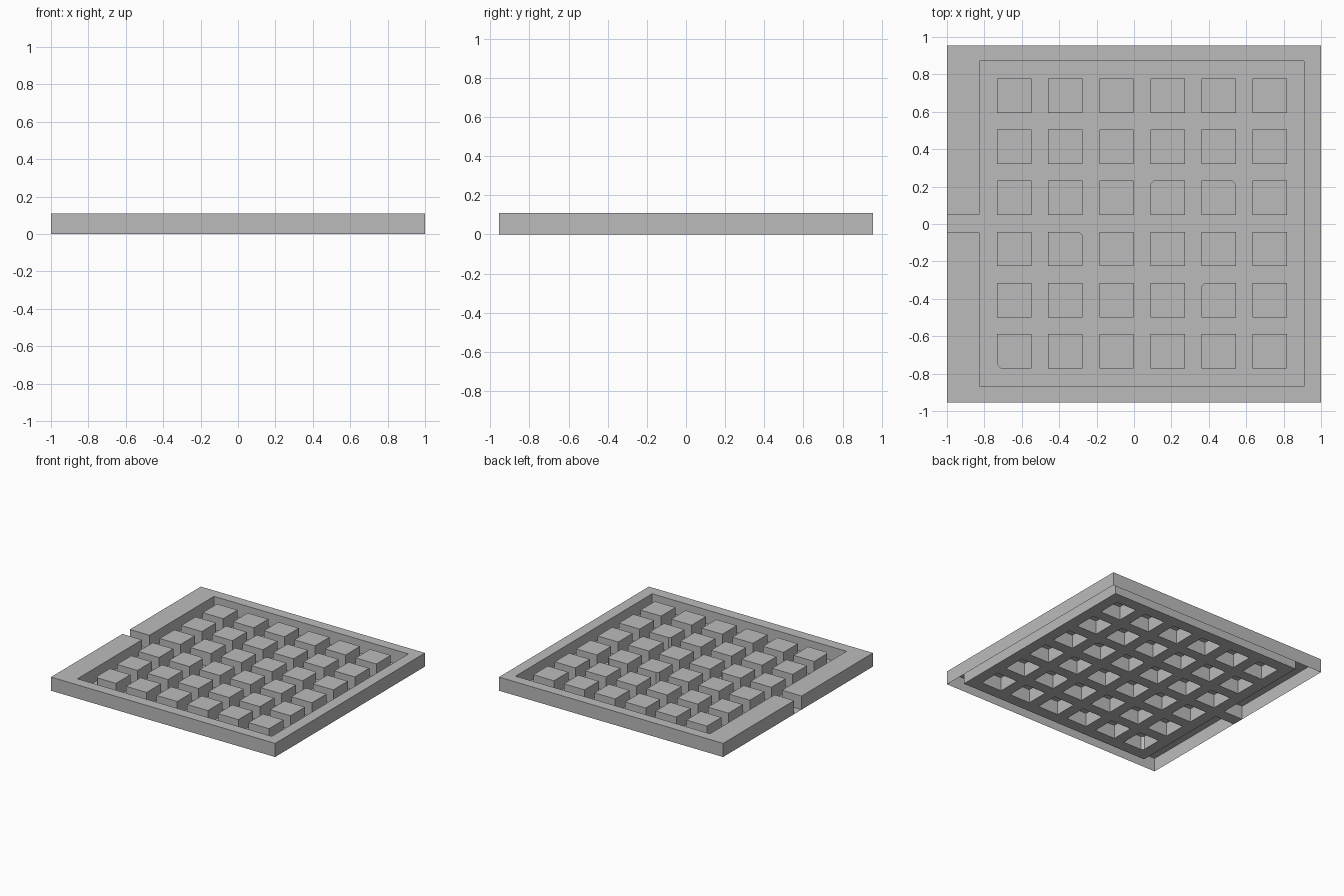
import bpy

if "Cube" in bpy.data.objects:
    bpy.data.objects.remove(bpy.data.objects["Cube"])

H = 0.11                    # height of rim and blocks
PITCH, SIZE, CUT = 0.2732, 0.184, 0.018
X0, Y0 = -0.732, -0.772     # corner of the first block

grey = bpy.data.materials.new("plain grey")
grey.diffuse_color = (0.5, 0.5, 0.5, 1)
grey.use_nodes = True
grey.node_tree.nodes["Principled BSDF"].inputs["Base Color"].default_value = grey.diffuse_color


def make(name, verts, faces):
    mesh = bpy.data.meshes.new(name)
    mesh.from_pydata(verts, [], faces)
    mesh.materials.append(grey)
    obj = bpy.data.objects.new(name, mesh)
    bpy.context.collection.objects.link(obj)
    return obj


def raised_shell(name, outline):
    """Top face plus vertical walls, open underneath (counter-clockwise outline)."""
    n = len(outline)
    verts = [(x, y, 0) for x, y in outline] + [(x, y, H) for x, y in outline]
    faces = [tuple(range(n, 2 * n))]
    faces += [(i, (i + 1) % n, n + (i + 1) % n, n + i) for i in range(n)]
    return make(name, verts, faces)


# Hollow rim: C-shaped outline with a drain channel on the left side
W, D = 1.0, 0.955
L, R, B, T = -0.825, 0.91, -0.868, 0.872
G0, G1 = -0.045, 0.05
raised_shell("rim", [(-W, G0), (-W, -D), (W, -D), (W, D), (-W, D), (-W, G1),
                     (L, G1), (L, T), (R, T), (R, B), (L, B), (L, G0)])

# Hollow square blocks; a few have one clipped corner (0 = front left, ccw)
clipped = {(3, 3): 3, (4, 3): 2, (1, 2): 2, (4, 1): 3, (0, 0): 0}
floor_v, floor_f = [], []


def floor_face(points):
    start = len(floor_v)
    floor_v.extend((x, y, 0) for x, y in points)
    floor_f.append(tuple(range(start, len(floor_v))))


for (i, j) in [(i, j) for i in range(6) for j in range(6)]:
    x, y = X0 + i * PITCH, Y0 + j * PITCH
    square = [(x, y), (x + SIZE, y), (x + SIZE, y + SIZE), (x, y + SIZE)]
    outline = []
    for k, (px, py) in enumerate(square):
        if clipped.get((i, j)) == k:
            ends = []
            for qx, qy in (square[k - 1], square[(k + 1) % 4]):
                t = CUT / SIZE
                ends.append((px + (qx - px) * t, py + (qy - py) * t))
            outline += ends
            floor_face([(px, py), ends[1], ends[0]])
        else:
            outline.append((px, py))
    raised_shell(f"block_{i}_{j}", outline)

# Floor between the blocks, left open under each one
xs, ys = [L], [B]
for i in range(6):
    xs += [X0 + i * PITCH, X0 + i * PITCH + SIZE]
    ys += [Y0 + i * PITCH, Y0 + i * PITCH + SIZE]
xs.append(R)
ys.append(T)
for i in range(13):
    for j in range(13):
        if not (i % 2 and j % 2):
            floor_face([(xs[i], ys[j]), (xs[i + 1], ys[j]),
                        (xs[i + 1], ys[j + 1]), (xs[i], ys[j + 1])])
# Channel floor out through the rim
floor_face([(-W, G0), (L, G0), (L, G1), (-W, G1)])
make("floor", floor_v, floor_f)
